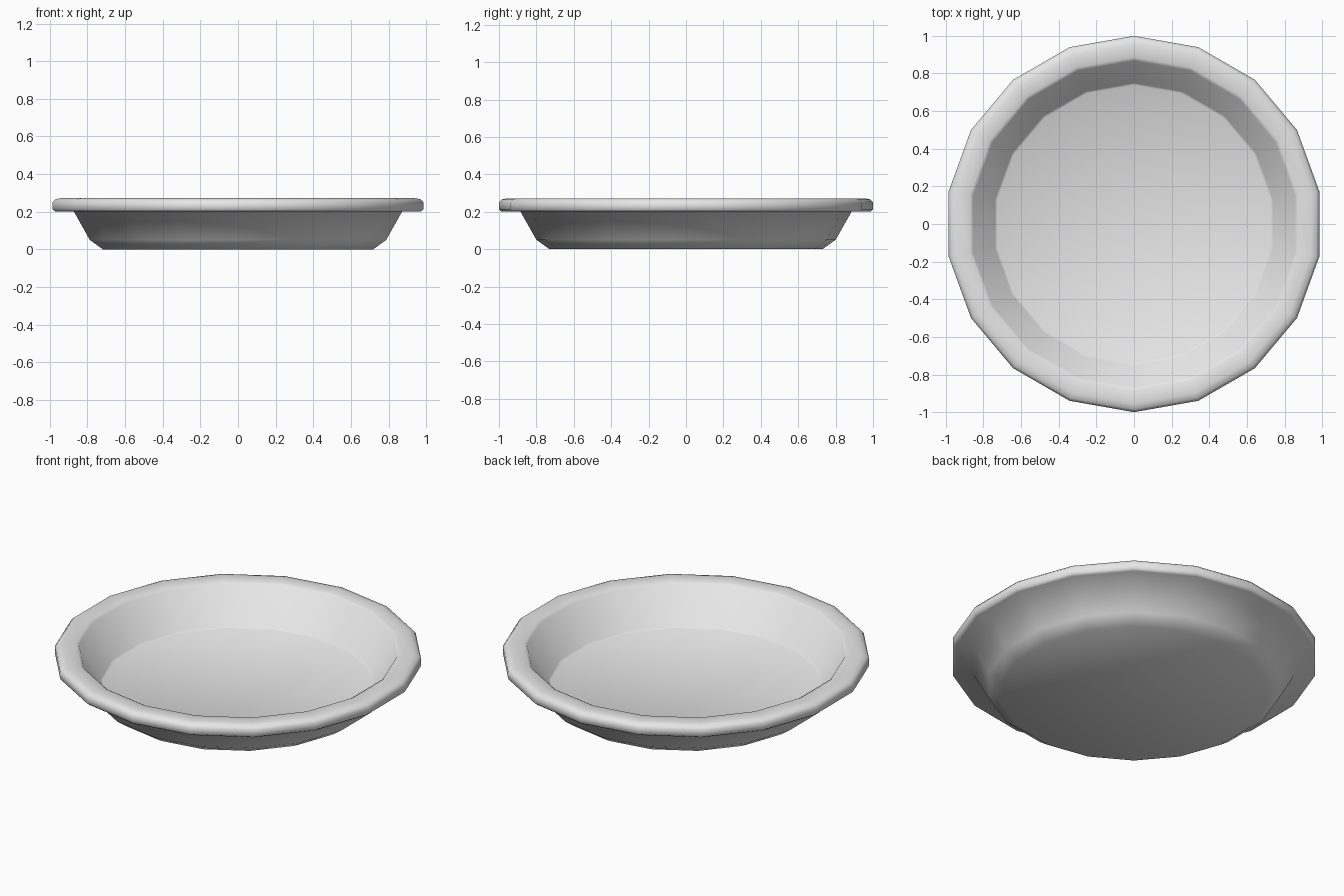
import bpy, bmesh, math

cube = bpy.data.objects.get("Cube")
if cube:
    bpy.data.objects.remove(cube, do_unlink=True)

SIDES = 18

# Single glazed ceramic colour
glaze = bpy.data.materials.new("light_grey_glaze")
glaze.use_nodes = True
colour = (0.8, 0.8, 0.8, 1)
glaze.diffuse_color = colour
glaze.node_tree.nodes["Principled BSDF"].inputs["Base Color"].default_value = colour

# Cross-section (radius, height) from underside, round the rim, to the inner floor
profile = [
    (0.73, 0.0), (0.80, 0.05), (0.885, 0.2),
    (0.985, 0.2), (1.0, 0.212), (1.0, 0.25), (0.985, 0.266), (0.955, 0.272),
    (0.885, 0.272), (0.868, 0.262),
    (0.75, 0.062), (0.738, 0.055),
]


def lathe(name, section, material):
    bm = bmesh.new()
    rings = []
    for r, z in section:
        angles = [math.pi / 2 + math.tau * i / SIDES for i in range(SIDES)]
        rings.append([bm.verts.new((r * math.cos(a), r * math.sin(a), z)) for a in angles])
    for low, high in zip(rings, rings[1:]):
        for i in range(SIDES):
            j = (i + 1) % SIDES
            bm.faces.new((low[i], low[j], high[j], high[i]))
    # Closed base and inner floor
    bm.faces.new(rings[0][::-1])
    bm.faces.new(rings[-1])
    for face in bm.faces:
        face.smooth = True
    bmesh.ops.recalc_face_normals(bm, faces=bm.faces)
    mesh = bpy.data.meshes.new(name)
    bm.to_mesh(mesh)
    bm.free()
    mesh.materials.append(material)
    obj = bpy.data.objects.new(name, mesh)
    bpy.context.collection.objects.link(obj)
    return obj


lathe("pie_dish", profile, glaze)
